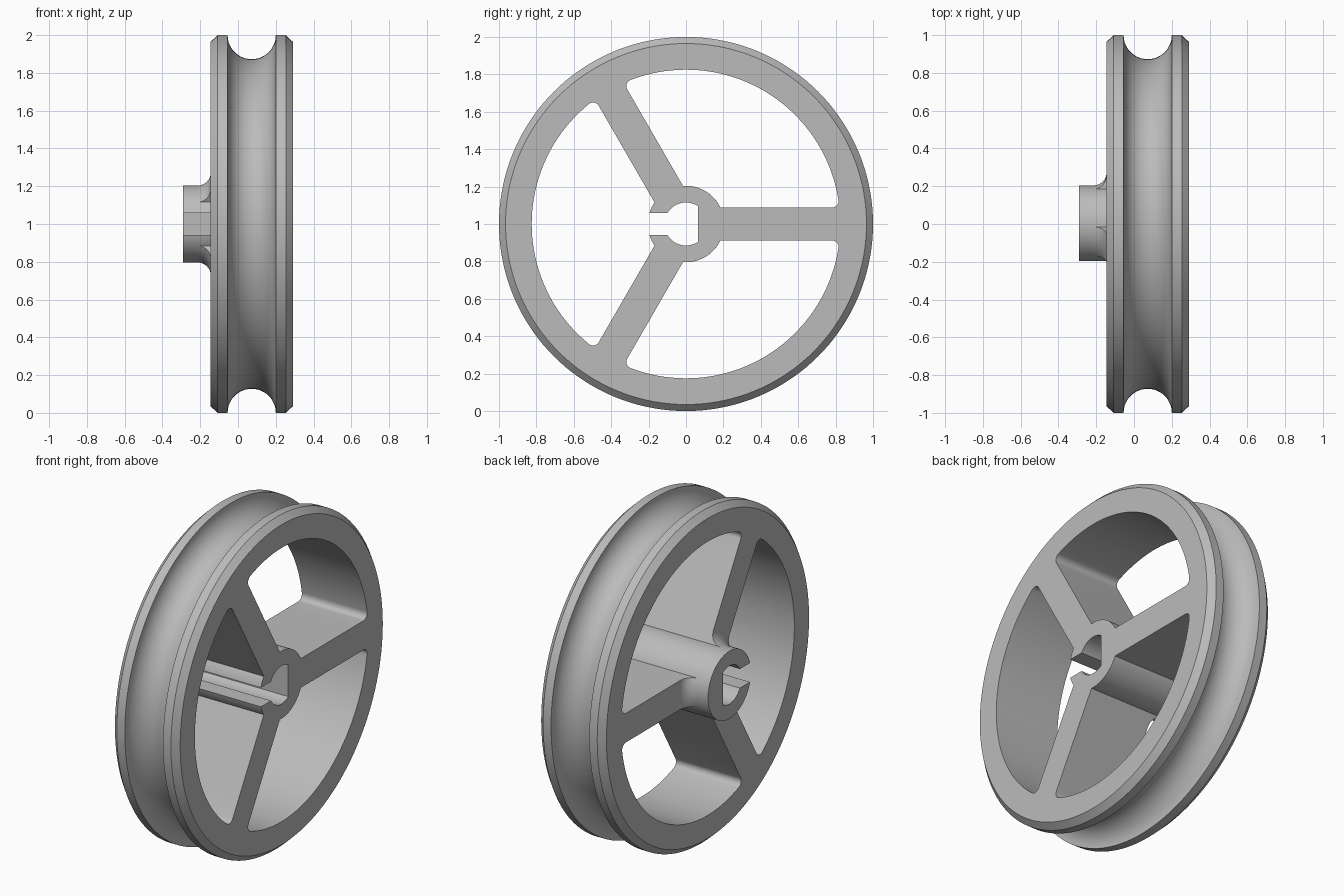
import bpy, bmesh, math
from mathutils import Vector, Matrix

cube = bpy.data.objects.get("Cube")
if cube:
    bpy.data.objects.remove(cube, do_unlink=True)

BACK, FACE, BOSS_END = -0.145, 0.29, -0.29
HUB_R, BORE_R, WINDOW_R = 0.204, 0.115, 0.825
SPOKE_HALF, CORNER = 0.088, 0.035

grey = bpy.data.materials.new("light grey")
grey.use_nodes = True
colour = (0.5, 0.5, 0.5, 1)
grey.diffuse_color = colour
grey.node_tree.nodes["Principled BSDF"].inputs["Base Color"].default_value = colour


def arc(cx, cy, r, a0, a1, n):
    """Points on an arc, angles in radians."""
    return [(cx + r * math.cos(a0 + (a1 - a0) * i / n),
             cy + r * math.sin(a0 + (a1 - a0) * i / n)) for i in range(n + 1)]


def make_object(name, bm):
    bmesh.ops.remove_doubles(bm, verts=bm.verts, dist=1e-5)
    bmesh.ops.recalc_face_normals(bm, faces=bm.faces)
    mesh = bpy.data.meshes.new(name)
    bm.to_mesh(mesh)
    bm.free()
    mesh.materials.append(grey)
    obj = bpy.data.objects.new(name, mesh)
    bpy.context.collection.objects.link(obj)
    return obj


def prism(name, outline, x0, x1):
    """Extrude a (y, z) outline along the axle."""
    bm = bmesh.new()
    face = bm.faces.new([bm.verts.new((x0, y, z)) for y, z in outline])
    new = bmesh.ops.extrude_face_region(bm, geom=[face])["geom"]
    bmesh.ops.translate(bm, vec=(x1 - x0, 0, 0),
                        verts=[v for v in new if isinstance(v, bmesh.types.BMVert)])
    return make_object(name, bm)


def cut(target, cutter):
    mod = target.modifiers.new("cut", "BOOLEAN")
    mod.operation, mod.solver, mod.object = "DIFFERENCE", "EXACT", cutter
    bpy.context.view_layer.objects.active = target
    bpy.ops.object.modifier_apply(modifier=mod.name)
    bpy.data.objects.remove(cutter, do_unlink=True)


# Turned body: boss, flared root, grooved and chamfered rim, as (x, radius)
flare = 0.07
profile = [(BOSS_END, 0), (BOSS_END, HUB_R)]
profile += arc(BACK - flare, HUB_R + flare, flare, -math.pi / 2, 0, 8)
profile += [(BACK, 0.965), (-0.108, 1)]
profile += arc(0.0725, 1, 0.1275, math.pi, 2 * math.pi, 24)
profile += [(0.253, 1), (FACE, 0.965), (FACE, 0)]
bm = bmesh.new()
verts = [bm.verts.new((x, 0, r)) for x, r in profile]
edges = [bm.edges.new(pair) for pair in zip(verts, verts[1:])]
bmesh.ops.spin(bm, geom=verts + edges, cent=(0, 0, 0), axis=(1, 0, 0),
               angle=2 * math.pi, steps=144, use_merge=True)
wheel = make_object("pulley_wheel", bm)

# Three windows with rounded outer corners leave the spokes and hub
mid = math.radians(60)
cy = SPOKE_HALF + CORNER
cx = math.sqrt((WINDOW_R - CORNER) ** 2 - cy ** 2)
turn = math.atan2(cy, cx)
half = arc(0, 0, HUB_R, mid, math.asin(SPOKE_HALF / HUB_R), 12)
half += arc(cx, cy, CORNER, -math.pi / 2, turn, 8)
half += arc(0, 0, WINDOW_R, turn, mid, 20)[1:]
mirror = Matrix.Rotation(2 * mid, 2) @ Matrix(((1, 0), (0, -1)))
other = [tuple(mirror @ Vector(p)) for p in reversed(half[1:-1])]
for k in range(3):
    spin = Matrix.Rotation(2 * mid * k, 2)
    outline = [tuple(spin @ Vector(p)) for p in half + other]
    cut(wheel, prism("window_cutter", outline, BACK - flare, 0.5))

# Flat-sided bore with an open slot toward the front
flat = math.acos(0.064 / BORE_R)
slot = math.asin(0.0575 / BORE_R)
keyhole = arc(0, 0, BORE_R, flat, math.pi - slot, 20)
keyhole += [(-0.3, 0.0575), (-0.3, -0.0575)]
keyhole += arc(0, 0, BORE_R, math.pi + slot, 2 * math.pi - flat, 20)
cut(wheel, prism("bore_cutter", keyhole, -0.5, 0.5))

# Stand it on the ground with smooth curves and crisp edges
wheel.data.transform(Matrix.Translation((0, 0, 1)))
bpy.ops.object.select_all(action="DESELECT")
wheel.select_set(True)
bpy.context.view_layer.objects.active = wheel
bpy.ops.object.shade_smooth_by_angle(angle=math.radians(25))
